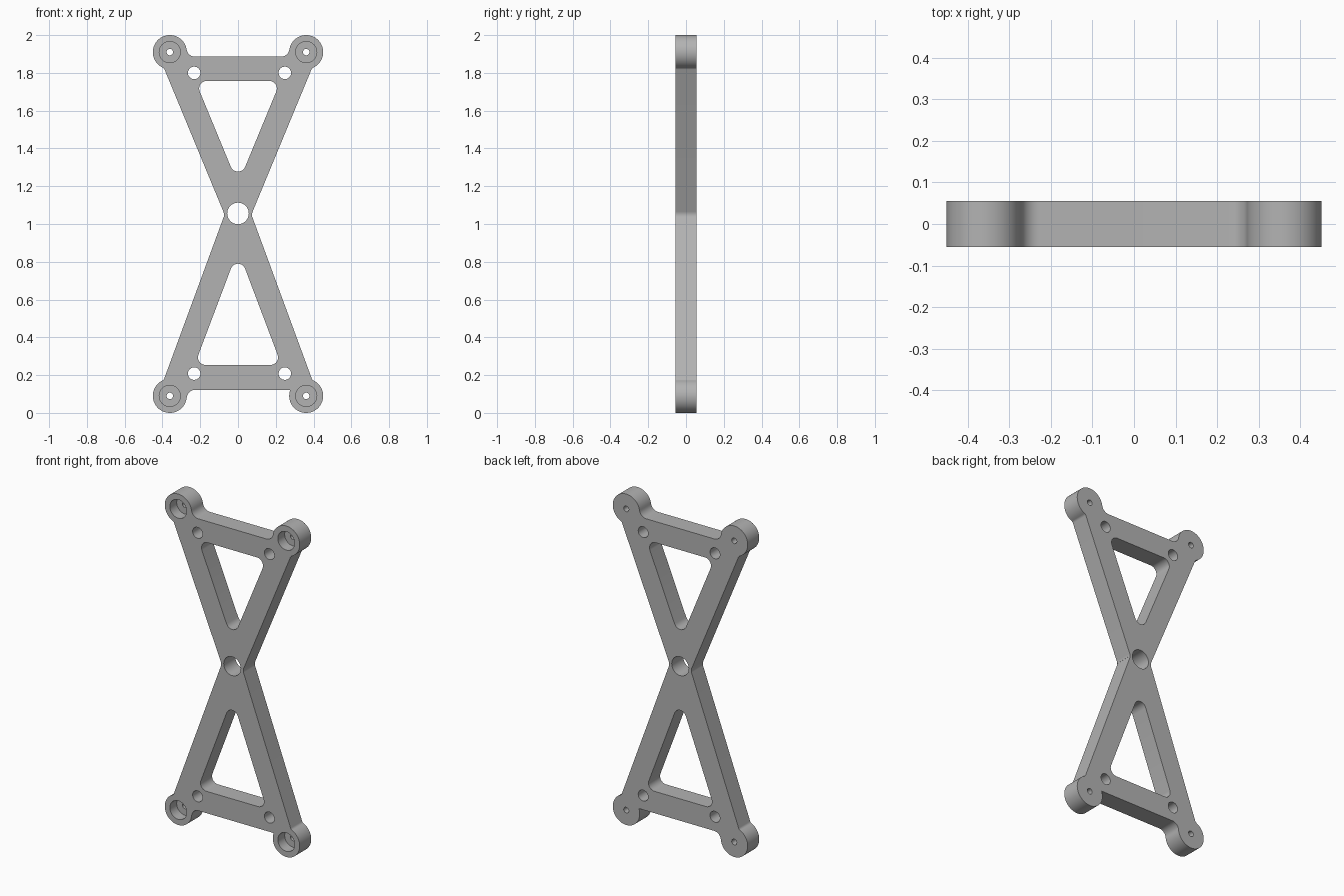
import bpy, bmesh, math
from mathutils import Vector as V

cube = bpy.data.objects.get("Cube")
if cube:
    bpy.data.objects.remove(cube, do_unlink=True)

HALF = 0.055      # half thickness
WAIST = 1.05      # height where the legs cross
BOSS_X, BOSS_R = 0.361, 0.09

grey = bpy.data.materials.new("plain grey")
grey.use_nodes = True
colour = (0.45, 0.45, 0.45, 1)
grey.diffuse_color = colour
grey.node_tree.nodes["Principled BSDF"].inputs["Base Color"].default_value = colour


def angle(v):
    return math.atan2(v.y, v.x)


def arc(c, r, a0, turn, n=10):
    return [c + r * V((math.cos(a0 + turn * i / n), math.sin(a0 + turn * i / n)))
            for i in range(n + 1)]


def short_arc(c, r, start, end):
    turn = (angle(end) - angle(start) + math.pi) % math.tau - math.pi
    return arc(c, r, angle(start), turn)


def fillet(p, d, n, boss, f):
    """Concave arc from a straight edge (point, direction, outward normal) to a boss."""
    q = p + n * f - boss
    b = q.dot(d)
    t = -b - math.sqrt(b * b - q.length_squared + (BOSS_R + f) ** 2)
    c = p + n * f + d * t
    return short_arc(c, f, -n, boss - c)


def rounded(corners, r):
    """Convex polygon with rounded corners."""
    pts = []
    for i, p in enumerate(corners):
        a = (corners[i - 1] - p).normalized()
        b = (corners[(i + 1) % len(corners)] - p).normalized()
        mid = (a + b).normalized()
        c = p + mid * (r / math.sin(a.angle(b) / 2))
        fa, fb = p + a * (c - p).dot(a), p + b * (c - p).dot(b)
        pts += short_arc(c, r, fa - c, fb - c)
    return pts


def quadrant(sx, sz, boss_z, bar_z, slope, bar_fillet):
    """A quarter of the outline, from the cross bar round the boss to the waist."""
    boss = V((BOSS_X, abs(boss_z - WAIST)))
    bar = V((0, abs(bar_z - WAIST)))
    d = V((slope, 1)).normalized()
    n = V((d.y, -d.x))
    inner = fillet(bar, V((1, 0)), V((0, 1)), boss, bar_fillet)
    foot = V((0.071, 0))
    outer = fillet(foot, d, n, boss, 0.02)
    a0, a1 = angle(inner[-1] - boss), angle(outer[-1] - boss)
    rim = arc(boss, BOSS_R, a0, -((a0 - a1) % math.tau), 40)
    soft = 0.04
    waist = short_arc(foot + V((soft / d.y, 0)), soft, -n, V((-1, 0)))
    pts = inner + rim[1:-1] + outer[::-1] + waist
    return [V((sx * p.x, WAIST + sz * p.y)) for p in pts]


def loft(bm, front, back, y0, y1):
    """Closed solid between two matching outlines in the XZ plane."""
    a = [bm.verts.new((p.x, y0, p.y)) for p in front]
    b = [bm.verts.new((p.x, y1, p.y)) for p in back]
    bm.faces.new(a)
    bm.faces.new(b[::-1])
    for i in range(len(a)):
        bm.faces.new((a[i - 1], b[i - 1], b[i], a[i]))


def finish(name, bm):
    bmesh.ops.remove_doubles(bm, verts=bm.verts, dist=1e-5)
    bmesh.ops.recalc_face_normals(bm, faces=bm.faces)
    mesh = bpy.data.meshes.new(name)
    bm.to_mesh(mesh)
    bm.free()
    mesh.materials.append(grey)
    obj = bpy.data.objects.new(name, mesh)
    bpy.context.collection.objects.link(obj)
    return obj


def circle(x, z, r):
    return arc(V((x, z)), r, 0, math.tau, 40)[:-1]


# Plate outline; the lower left corner meets its boss without a fillet
upper = (1, 1.91, 1.886, 0.414, 0.045)
lower = (-1, 0.09, 0.122, 0.368, 0.045)
sharp = lower[:-1] + (0.001,)
outline = (quadrant(-1, *upper) + quadrant(-1, *lower)[::-1]
           + quadrant(1, *sharp) + quadrant(1, *upper)[::-1])
bm = bmesh.new()
loft(bm, outline, outline, -HALF, HALF)
plate = finish("cross_brace_plate", bm)

# Through openings: two windows, the centre hole, bar holes and screw holes
openings = [
    rounded([V((-0.226, 1.758)), V((0.226, 1.758)), V((0, 1.211))], 0.041),
    rounded([V((-0.23, 0.254)), V((0.23, 0.254)), V((0, 0.863))], 0.04),
    circle(0, 1.056, 0.057)]
openings += [circle(x, z, 0.033) for x in (-0.232, 0.248) for z in (0.208, 1.8)]
bosses = [(x, z) for x in (-BOSS_X, BOSS_X) for z in (0.09, 1.91)]
openings += [circle(x, z, 0.017) for x, z in bosses]
bm = bmesh.new()
for pts in openings:
    loft(bm, pts, pts, -0.1, 0.1)
through = finish("through_cutter", bm)

# Screw head recesses in the front of each boss
bm = bmesh.new()
for x, z in bosses:
    loft(bm, circle(x, z, 0.056), circle(x, z, 0.056), -0.1, 0.01)
recess = finish("recess_cutter", bm)

for cutter in (through, recess):
    cutter.hide_render = True
    mod = plate.modifiers.new(cutter.name, 'BOOLEAN')
    mod.operation, mod.solver, mod.object = 'DIFFERENCE', 'EXACT', cutter

# Bake the cuts, drop the cutters and shade
bpy.context.view_layer.update()
cut = bpy.data.meshes.new_from_object(
    plate.evaluated_get(bpy.context.evaluated_depsgraph_get()))
plate.modifiers.clear()
plate.data = cut
for cutter in (through, recess):
    bpy.data.objects.remove(cutter, do_unlink=True)
bpy.ops.object.select_all(action='DESELECT')
plate.select_set(True)
bpy.context.view_layer.objects.active = plate
bpy.ops.object.shade_smooth_by_angle(angle=math.radians(30))
